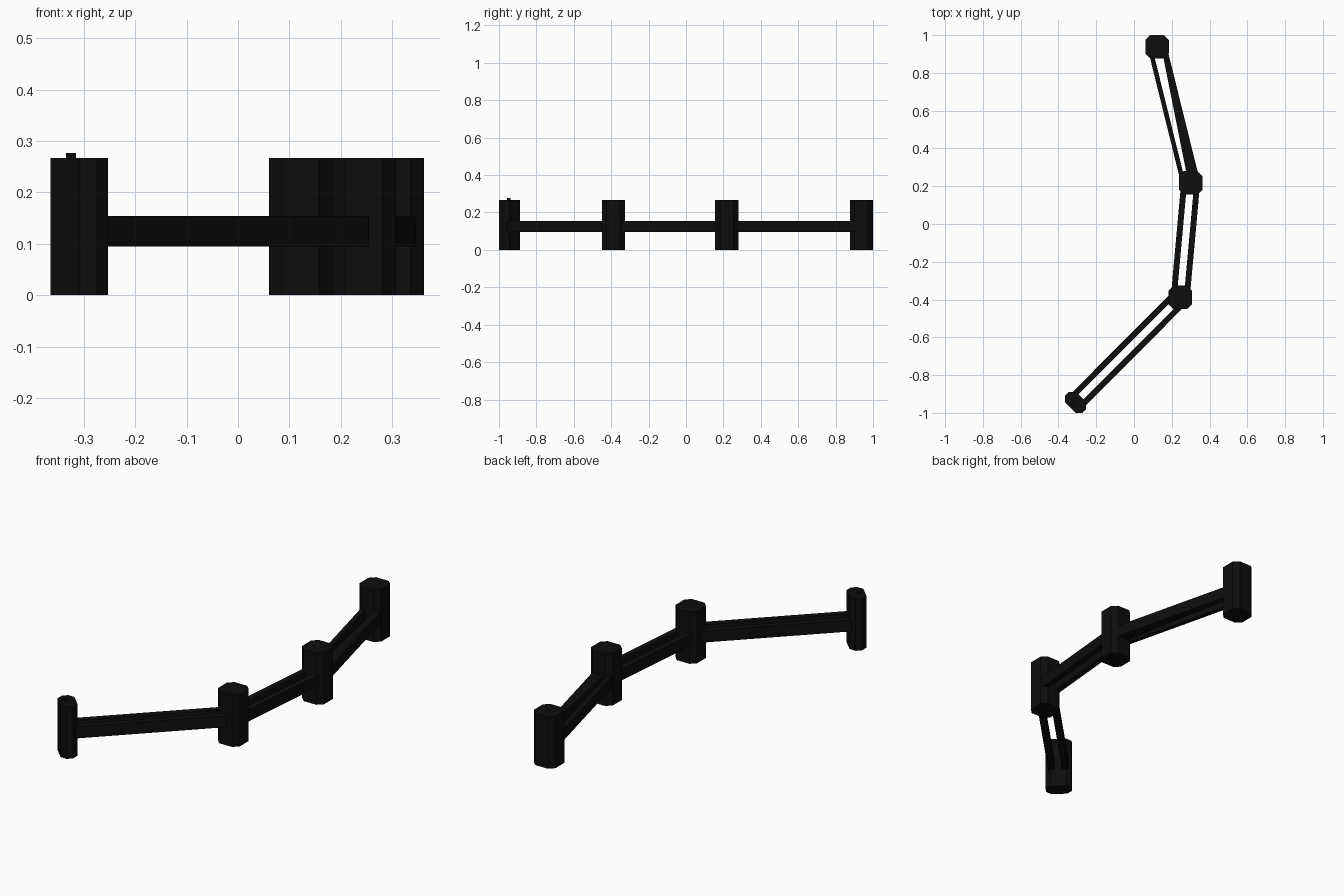
import bpy, bmesh, math
from mathutils import Vector

if "Cube" in bpy.data.objects:
    bpy.data.objects.remove(bpy.data.objects["Cube"])

black = bpy.data.materials.new("black")
black.diffuse_color = (0.004, 0.004, 0.004, 1)
black.use_nodes = True
black.node_tree.nodes["Principled BSDF"].inputs["Base Color"].default_value = black.diffuse_color


def prism(name, outline, z0, z1):
    """Extrude a closed 2D outline from z0 to z1."""
    bm = bmesh.new()
    face = bm.faces.new([bm.verts.new((x, y, z0)) for x, y in outline])
    top = bmesh.ops.extrude_face_region(bm, geom=[face])["geom"]
    bmesh.ops.translate(bm, vec=(0, 0, z1 - z0),
                        verts=[v for v in top if isinstance(v, bmesh.types.BMVert)])
    bmesh.ops.recalc_face_normals(bm, faces=bm.faces)
    mesh = bpy.data.meshes.new(name)
    bm.to_mesh(mesh)
    bm.free()
    obj = bpy.data.objects.new(name, mesh)
    bpy.context.collection.objects.link(obj)
    mesh.materials.append(black)
    return obj


def post(name, center, hx, hy, cut, angle=0):
    """Square post with chamfered corners."""
    pts = [(hx, hy - cut), (hx - cut, hy), (cut - hx, hy), (-hx, hy - cut),
           (-hx, cut - hy), (cut - hx, -hy), (hx - cut, -hy), (hx, cut - hy)]
    obj = prism(name, pts, 0, 0.267)
    obj.location = (*center, 0)
    obj.rotation_euler.z = math.radians(angle)
    return obj


def rail(name, a, b, start, end):
    """Bar from a to b; start and end give its inner and outer side offsets."""
    a, b = Vector(a), Vector(b)
    d = (b - a).normalized()
    n = Vector((-d.y, d.x))
    return prism(name, [a + n * start[0], b + n * end[0],
                        b + n * end[1], a + n * start[1]], 0.095, 0.154)


A, B, C, D = (0.122, 0.938), (0.300, 0.218), (0.245, -0.388), (-0.309, -0.944)

# Posts along the bend, with a flatter one at the open end
for label, p in (("far", A), ("upper", B), ("lower", C)):
    post(label + "_post", p, 0.062, 0.062, 0.026)
post("end_post", D, 0.040, 0.064, 0.025, 45)

# Small peg on top of the end post
x, y = -0.325, -0.947
prism("end_post_peg", [(x - .01, y - .01), (x + .01, y - .01),
                       (x + .01, y + .01), (x - .01, y + .01)], 0.26, 0.277)

# Paired rails between posts
for label, a, b in (("lower", D, C), ("middle", C, B)):
    for side, s in (("left", 1), ("right", -1)):
        o = (s * 0.019, s * 0.050)
        rail(f"{label}_{side}_rail", a, b, o, o)

# Top span: slim left rail, right rail widening towards the bend
rail("top_left_rail", B, A, (0.026, 0.050), (0.026, 0.050))
rail("top_right_rail", B, A, (-0.050, 0.012), (-0.050, -0.022))
